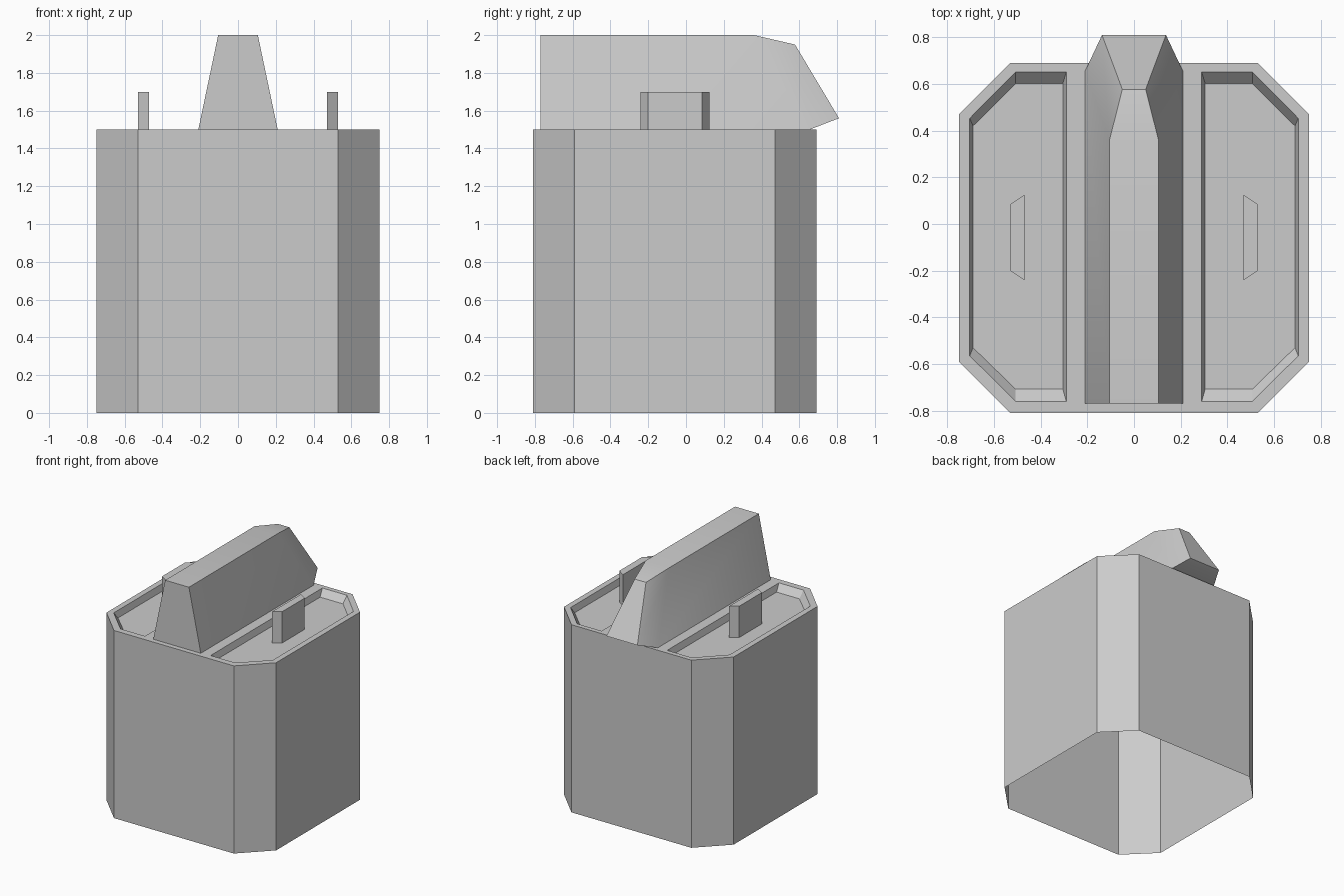
import bpy

if "Cube" in bpy.data.objects:
    bpy.data.objects.remove(bpy.data.objects["Cube"])


def make_object(name, verts, faces, mirror=False):
    mesh = bpy.data.meshes.new(name)
    mesh.from_pydata(verts, [], faces)
    mesh.update()
    obj = bpy.data.objects.new(name, mesh)
    bpy.context.collection.objects.link(obj)
    if mirror:
        mod = obj.modifiers.new("mirror", 'MIRROR')
        mod.use_axis[0] = True
        mod.use_mirror_merge = True
    return obj


def bridge(a, b, n, closed=True):
    """Quads between two rings of n points that start at index a and b."""
    return [(a + i, a + (i + 1) % n, b + (i + 1) % n, b + i)
            for i in range(n if closed else n - 1)]


def ring(points, z):
    return [(x, y, z) for x, y in points]


# Body: right half of an open-bottomed octagonal shell with a sunken tray on top
outline = [(0, -0.81), (0.53, -0.81), (0.75, -0.59),
           (0.75, 0.47), (0.53, 0.69), (0, 0.69)]
tray_rim = [(0.29, -0.76), (0.507, -0.76), (0.704, -0.565),
            (0.704, 0.453), (0.507, 0.652), (0.29, 0.652)]
tray_floor = [(0.305, -0.708), (0.507, -0.708), (0.69, -0.53),
              (0.69, 0.42), (0.507, 0.602), (0.305, 0.602)]
FLOOR_Z = 1.45
verts = (ring(outline, 0) + ring(outline, 1.5)
         + ring(tray_rim, 1.5) + ring(tray_floor, FLOOR_Z))
faces = (bridge(0, 6, 6, closed=False) + bridge(6, 12, 6)
         + bridge(12, 18, 6) + [tuple(range(18, 24))])
make_object("body", verts, faces, mirror=True)

# Upright tabs, one in each tray, narrower on the outer side
tab = [(0.47, -0.24), (0.53, -0.20), (0.53, 0.085), (0.47, 0.125)]
verts = ring(tab, FLOOR_Z) + ring(tab, 1.7)
faces = bridge(0, 4, 4) + [(4, 5, 6, 7), (3, 2, 1, 0)]
make_object("tabs", verts, faces, mirror=True)

# Central ridge: side profile as (half width, y, z), joined left to right
profile = [(0.21, -0.77, 1.5), (0.21, 0.655, 1.5), (0.137, 0.81, 1.56),
           (0.05, 0.577, 1.95), (0.105, 0.36, 2.0), (0.105, -0.77, 2.0)]
n = len(profile)
verts = profile + [(-x, y, z) for x, y, z in profile]
faces = [(0, 1, 4, 5), (1, 2, 3, 4)]                        # right side
faces += [tuple(i + n for i in reversed(f)) for f in faces]  # left side
faces += [tuple(reversed(f)) for f in bridge(0, n, n)]       # band between
ridge = make_object("ridge", verts, faces)

# The ridge sides blend softly towards the tapered back
bpy.context.view_layer.objects.active = ridge
ridge.select_set(True)
bpy.ops.object.shade_smooth_by_angle(angle=0.5236)
